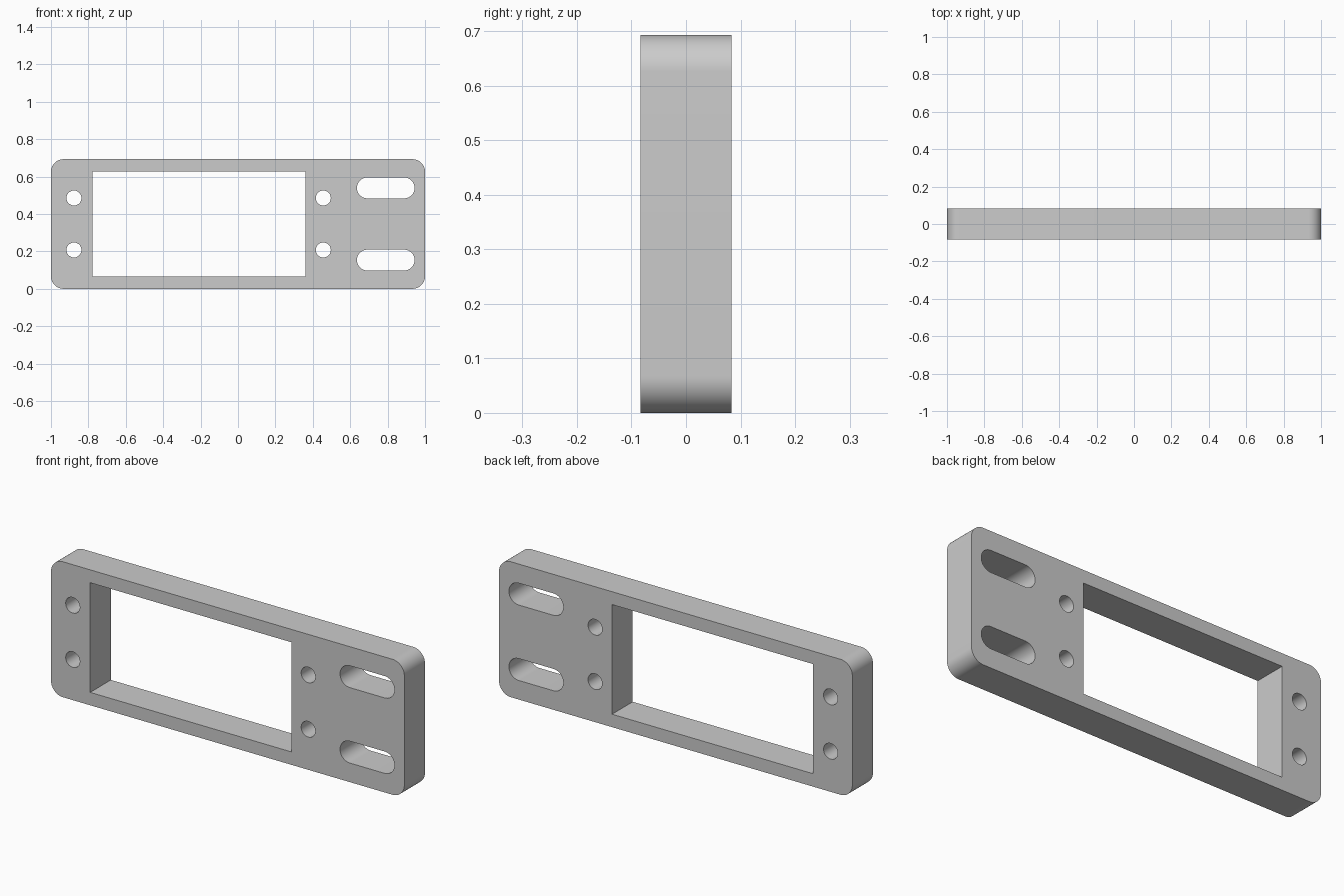
import bpy
import bmesh
from math import cos, sin, pi, radians

if "Cube" in bpy.data.objects:
    bpy.data.objects.remove(bpy.data.objects["Cube"], do_unlink=True)

HEIGHT, DEPTH = 0.693, 0.167
MID = HEIGHT / 2


def rounded_rect(cx, cz, width, height, radius, steps=16):
    """Outline of a rectangle whose corners are arcs of the given radius."""
    if radius == 0:
        steps = 0
    points = []
    for i, (sx, sz) in enumerate([(1, 1), (-1, 1), (-1, -1), (1, -1)]):
        ox = cx + sx * (width / 2 - radius)
        oz = cz + sz * (height / 2 - radius)
        for k in range(steps + 1):
            a = pi / 2 * (i + k / max(steps, 1))
            points.append((ox + radius * cos(a), oz + radius * sin(a)))
    return points


# Outer edge and window
outlines = [rounded_rect(0, MID, 2, HEIGHT, 0.067),
            rounded_rect(-0.209, MID, 1.138, 0.561, 0)]
for side in (-1, 1):
    # Screw holes on both sides of the window
    for x in (-0.877, 0.456):
        outlines.append(rounded_rect(x, MID + side * 0.139, 0.08, 0.08, 0.04))
    # Long slots near the left end
    outlines.append(rounded_rect(0.79, MID + side * 0.193, 0.308, 0.112, 0.056))

# Fill the outlines as one face sheet and extrude it to the plate thickness
bm = bmesh.new()
for outline in outlines:
    verts = [bm.verts.new((x, -DEPTH / 2, z)) for x, z in outline]
    for a, b in zip(verts, verts[1:] + verts[:1]):
        bm.edges.new((a, b))
bmesh.ops.remove_doubles(bm, verts=bm.verts[:], dist=0.0001)
bmesh.ops.triangle_fill(bm, use_beauty=True, use_dissolve=False,
                        edges=bm.edges[:], normal=(0, -1, 0))
extruded = bmesh.ops.extrude_face_region(bm, geom=bm.faces[:], use_keep_orig=True)
back = [g for g in extruded["geom"] if isinstance(g, bmesh.types.BMVert)]
bmesh.ops.translate(bm, verts=back, vec=(0, DEPTH, 0))
bmesh.ops.recalc_face_normals(bm, faces=bm.faces[:])

mesh = bpy.data.meshes.new("mounting_plate")
bm.to_mesh(mesh)
bm.free()
plate = bpy.data.objects.new("mounting_plate", mesh)
bpy.context.collection.objects.link(plate)

# Plain grey material
grey = bpy.data.materials.new("plain_grey")
grey.use_nodes = True
colour = (0.6, 0.6, 0.6, 1)
grey.diffuse_color = colour
grey.node_tree.nodes["Principled BSDF"].inputs["Base Color"].default_value = colour
mesh.materials.append(grey)

# Smooth walls with sharp rims
bpy.ops.object.select_all(action="DESELECT")
plate.select_set(True)
bpy.context.view_layer.objects.active = plate
bpy.ops.object.shade_smooth_by_angle(angle=radians(30))
